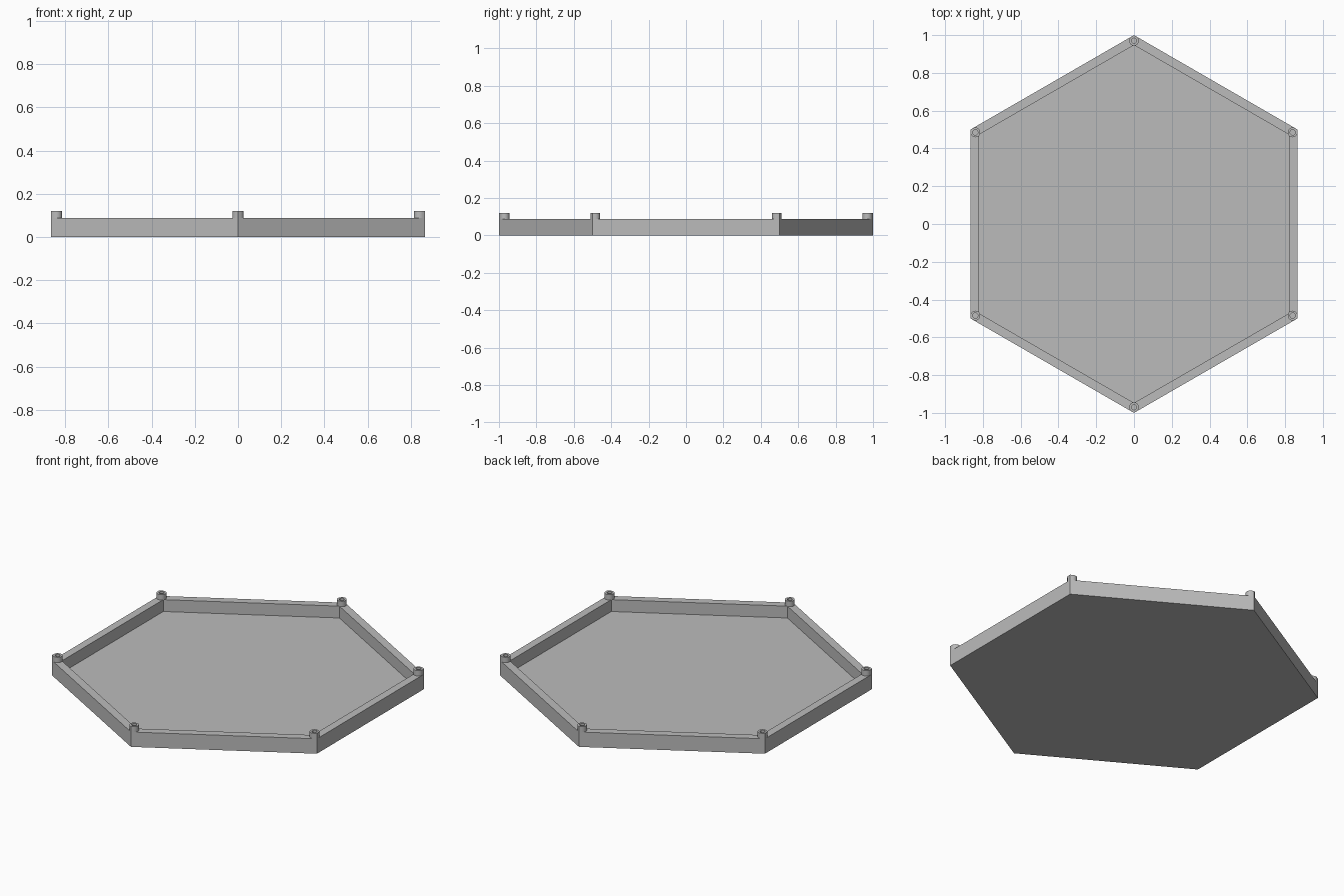
import bpy, bmesh, math
from mathutils import Matrix

cube = bpy.data.objects.get("Cube")
if cube:
    bpy.data.objects.remove(cube)

WALL_TOP, POST_TOP, FLOOR = 0.088, 0.12, 0.018
OUTER, INNER = 1.0, 0.947          # corner radii of the tray
POST_R, HOLE_R, SEGMENTS = 0.026, 0.014, 24

grey = bpy.data.materials.new("plain_grey")
grey.use_nodes = True
colour = (0.5, 0.5, 0.5, 1)
grey.diffuse_color = colour
grey.node_tree.nodes["Principled BSDF"].inputs["Base Color"].default_value = colour


def ring(sides, radius, z):
    """Loop of points; radius is a number or a function of angle."""
    points = []
    for i in range(sides):
        a = 2 * math.pi * i / sides
        r = radius(a) if callable(radius) else radius
        points.append((r * math.cos(a), r * math.sin(a), z))
    return points


def lofted(name, rings, capped, matrix):
    """Skin consecutive loops, optionally closing both ends."""
    bm = bmesh.new()
    loops = [[bm.verts.new(p) for p in r] for r in rings]
    for low, high in zip(loops, loops[1:]):
        for i in range(len(low)):
            j = (i + 1) % len(low)
            bm.faces.new((low[i], low[j], high[j], high[i]))
    if capped:
        bm.faces.new(loops[0][::-1])
        bm.faces.new(loops[-1])
    bm.transform(matrix)
    mesh = bpy.data.meshes.new(name)
    bm.to_mesh(mesh)
    bm.free()
    mesh.materials.append(grey)
    obj = bpy.data.objects.new(name, mesh)
    bpy.context.collection.objects.link(obj)
    return obj


def post_outline(angle):
    """Round post whose outward side runs into the tray corner."""
    off = abs(math.remainder(angle, 2 * math.pi))
    return POST_R / math.cos(max(0, math.pi / 6 - off))


# Hexagonal tray with a raised rim and a recessed floor
lofted("tray", [ring(6, OUTER, 0), ring(6, OUTER, WALL_TOP),
                ring(6, INNER, WALL_TOP), ring(6, INNER, FLOOR)],
       True, Matrix.Rotation(math.pi / 2, 4, "Z"))

# Hollow corner posts standing on the rim
post_offset = OUTER - POST_R / math.cos(math.pi / 6)
post_rings = [ring(SEGMENTS, post_outline, WALL_TOP), ring(SEGMENTS, post_outline, POST_TOP),
              ring(SEGMENTS, HOLE_R, POST_TOP), ring(SEGMENTS, HOLE_R, WALL_TOP)]
bpy.ops.object.select_all(action="DESELECT")
for k in range(6):
    turn = Matrix.Rotation(math.pi / 2 + k * math.pi / 3, 4, "Z")
    post = lofted(f"corner_post_{k + 1}", post_rings, False,
                  turn @ Matrix.Translation((post_offset, 0, 0)))
    post.select_set(True)
    bpy.context.view_layer.objects.active = post
bpy.ops.object.shade_smooth_by_angle(angle=math.radians(28))
